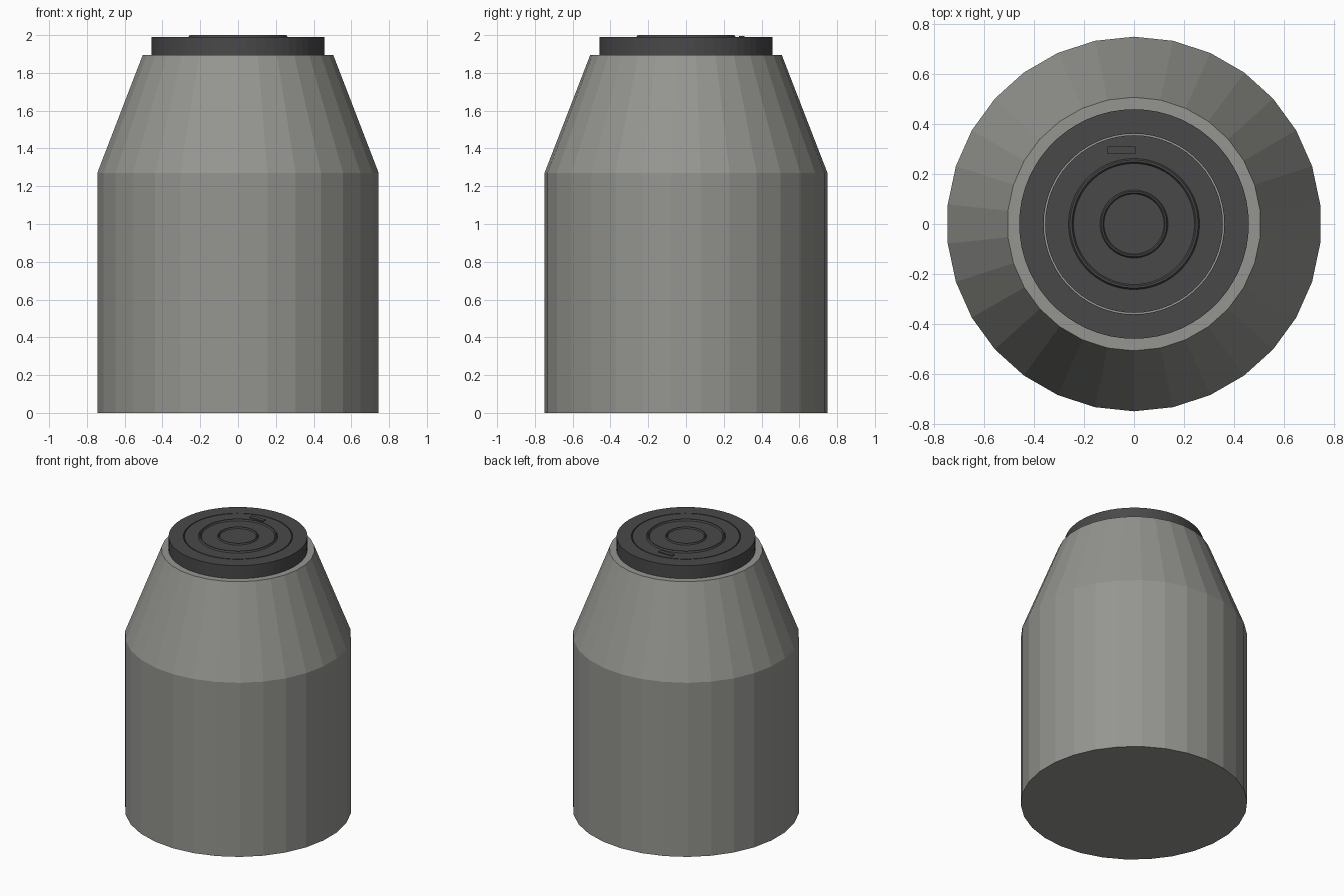
import bpy, bmesh, math

if "Cube" in bpy.data.objects:
    bpy.data.objects.remove(bpy.data.objects["Cube"])


def material(name, rgb):
    m = bpy.data.materials.new(name)
    m.diffuse_color = (*rgb, 1)
    m.use_nodes = True
    m.node_tree.nodes["Principled BSDF"].inputs["Base Color"].default_value = m.diffuse_color
    return m


grey = material("warm grey", (0.30, 0.305, 0.28))
dark = material("charcoal", (0.066, 0.066, 0.066))


def lathe(name, profile, sides, mat, closed=False):
    """Spin (radius, z) points round the z axis; a radius of 0 makes a pole."""
    bm = bmesh.new()
    rings = []
    for r, z in profile:
        if r == 0:
            rings.append([bm.verts.new((0, 0, z))] * sides)
        else:
            angles = [math.pi / 2 + 2 * math.pi * i / sides for i in range(sides)]
            rings.append([bm.verts.new((r * math.cos(a), r * math.sin(a), z)) for a in angles])
    pairs = list(zip(rings, rings[1:]))
    if closed:
        pairs.append((rings[-1], rings[0]))
    for lo, hi in pairs:
        for i in range(sides):
            j = (i + 1) % sides
            quad = list(dict.fromkeys((lo[i], lo[j], hi[j], hi[i])))
            bm.faces.new(quad)
    bmesh.ops.recalc_face_normals(bm, faces=bm.faces)
    me = bpy.data.meshes.new(name)
    bm.to_mesh(me)
    bm.free()
    me.materials.append(mat)
    ob = bpy.data.objects.new(name, me)
    bpy.context.collection.objects.link(ob)
    return ob


# Faceted body with sloping shoulder and flat top
lathe("body", [(0, 0), (0.749, 0), (0.749, 1.27), (0.507, 1.895), (0, 1.895)], 30, grey)

# Outer cap rim, separated from the centre by a thin gap
lathe("cap_rim", [(0.361, 1.895), (0.459, 1.895), (0.459, 1.99), (0.361, 1.99)], 60, dark, True)

# Centre disc with two raised concentric ridges
lathe("cap_centre", [(0, 1.895), (0.355, 1.895), (0.355, 1.99),
                     (0.262, 1.99), (0.256, 2.0), (0.248, 2.0), (0.242, 1.99),
                     (0.136, 1.99), (0.131, 2.0), (0.125, 2.0), (0.120, 1.99),
                     (0, 1.99)], 60, dark)

# Small raised tab near the back of the cap
bpy.ops.mesh.primitive_cube_add(size=1, location=(-0.05, 0.295, 1.99))
tab = bpy.context.object
tab.name = "cap_tab"
tab.scale = (0.11, 0.03, 0.012)
tab.data.materials.append(dark)
